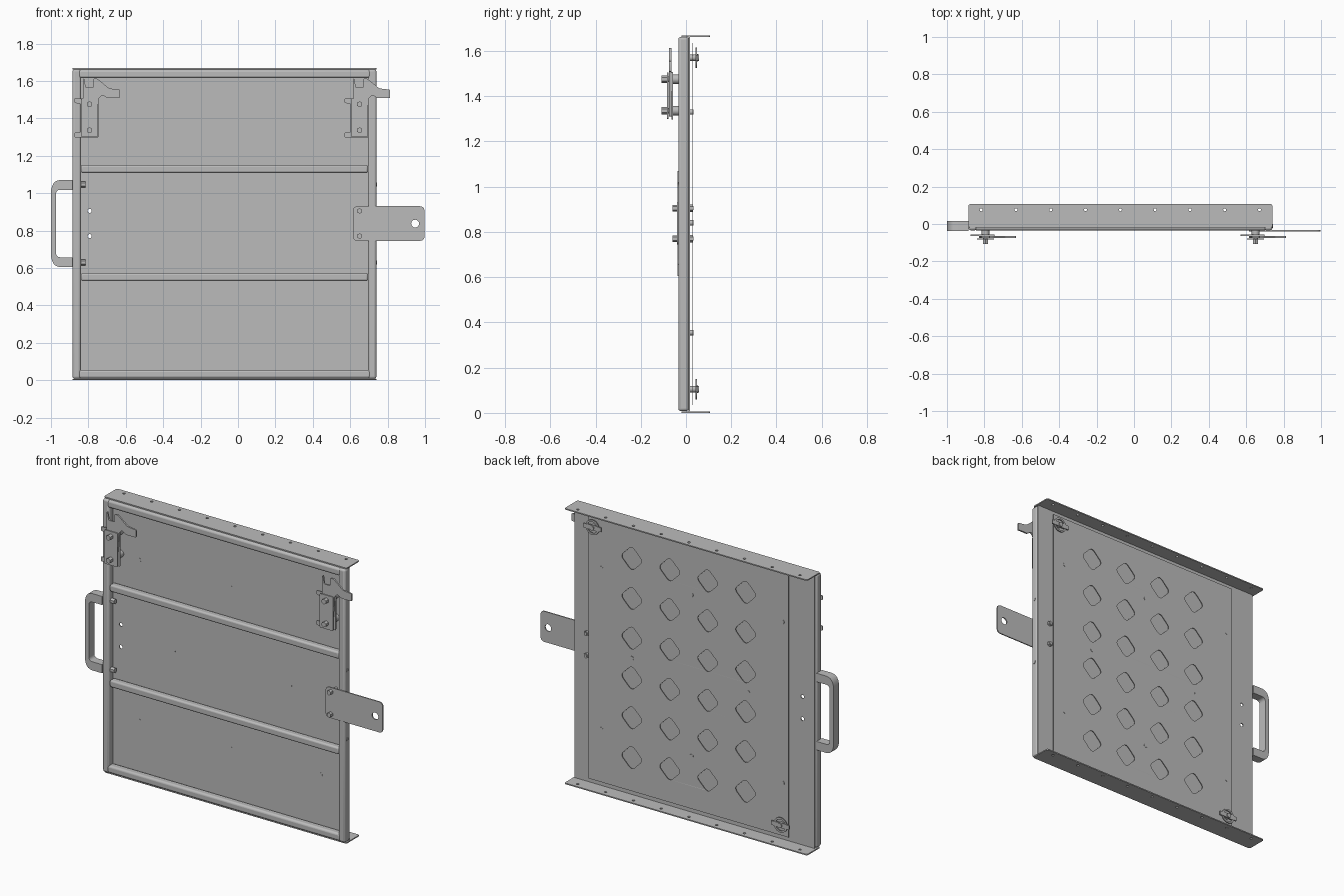
import bpy, math
from mathutils import Matrix, Vector

cube = bpy.data.objects.get("Cube")
if cube:
    bpy.data.objects.remove(cube, do_unlink=True)

steel = bpy.data.materials.new("plain grey steel")
steel.use_nodes = True
GREY = (0.5, 0.5, 0.5, 1)
steel.diffuse_color = GREY
steel.node_tree.nodes["Principled BSDF"].inputs["Base Color"].default_value = GREY


def finish(ob, angle=35):
    ob.data.materials.clear()
    ob.data.materials.append(steel)
    bpy.ops.object.select_all(action="DESELECT")
    ob.select_set(True)
    bpy.context.view_layer.objects.active = ob
    bpy.ops.object.shade_smooth_by_angle(angle=math.radians(angle))
    return ob


def bar(name, x0, x1, y0, y1, z0, z1, round_edge=0.008):
    """Square tube with rounded edges."""
    bpy.ops.mesh.primitive_cube_add(size=1)
    ob = bpy.context.object
    ob.name = name
    ob.data.transform(Matrix.Translation(((x0 + x1) / 2, (y0 + y1) / 2, (z0 + z1) / 2))
                      @ Matrix.Diagonal((x1 - x0, y1 - y0, z1 - z0, 1)))
    mod = ob.modifiers.new("round", "BEVEL")
    mod.width, mod.segments = round_edge, 3
    return finish(ob)


def rod(name, start, end, r, sides=20):
    """Cylinder between two points."""
    a, b = Vector(start), Vector(end)
    bpy.ops.mesh.primitive_cylinder_add(vertices=sides, radius=r, depth=(b - a).length)
    ob = bpy.context.object
    ob.name = name
    turn = (b - a).to_track_quat("Z", "Y").to_matrix().to_4x4()
    ob.data.transform(Matrix.Translation((a + b) / 2) @ turn)
    return finish(ob)


def circle(u, v, r, n=20):
    return [(u + r * math.cos(i * math.tau / n), v + r * math.sin(i * math.tau / n)) for i in range(n)]


def rounded(points, radius, n=5):
    """Round every corner of a polygon with a short curve."""
    out = []
    for i, p in enumerate(points):
        p = Vector(p)
        a = (Vector(points[i - 1]) - p)
        b = (Vector(points[(i + 1) % len(points)]) - p)
        a = p + a.normalized() * min(radius, a.length * 0.45)
        b = p + b.normalized() * min(radius, b.length * 0.45)
        for k in range(n + 1):
            t = k / n
            out.append(tuple((1 - t) ** 2 * a + 2 * t * (1 - t) * p + t * t * b))
    return out


def rect(u0, u1, v0, v1):
    return [(u0, v0), (u1, v0), (u1, v1), (u0, v1)]


def plate(name, loops, low, high, flat=False):
    """Sheet cut from an outline and hole loops; upright in xz unless flat in xy."""
    curve = bpy.data.curves.new(name, "CURVE")
    curve.dimensions, curve.fill_mode = "2D", "BOTH"
    curve.extrude = (high - low) / 2
    for loop in loops:
        s = curve.splines.new("POLY")
        s.points.add(len(loop) - 1)
        for p, (u, v) in zip(s.points, loop):
            p.co = (u, v, 0, 1)
        s.use_cyclic_u = True
    temp = bpy.data.objects.new(name + " outline", curve)
    bpy.context.collection.objects.link(temp)
    bpy.context.view_layer.update()
    mesh = bpy.data.meshes.new_from_object(temp.evaluated_get(bpy.context.evaluated_depsgraph_get()))
    bpy.data.objects.remove(temp, do_unlink=True)
    mid = (low + high) / 2
    turn = Matrix.Translation((0, 0, mid)) if flat else \
        Matrix.Translation((0, mid, 0)) @ Matrix.Rotation(math.pi / 2, 4, "X")
    mesh.transform(turn)
    ob = bpy.data.objects.new(name, mesh)
    bpy.context.collection.objects.link(ob)
    return finish(ob)


L, R, FRONT, BACK = -0.885, 0.74, -0.034, 0.012
TUBE = 0.045

# Tube frame and cross rails
for side, x in (("right", L), ("left", R - TUBE)):
    bar("frame_" + side, x, x + TUBE, FRONT, BACK, 0.008, 1.662, 0.012)
for part, z in (("bottom", 0.01), ("top", 1.66 - TUBE)):
    bar("frame_" + part, L + 0.03, R - 0.03, FRONT, BACK, z, z + TUBE, 0.012)
for part, z in (("lower", 0.53), ("upper", 1.108)):
    bar("rail_" + part, L + TUBE, R - TUBE, FRONT + 0.004, BACK, z, z + 0.043, 0.01)

# Skin sheet with two spare bolt holes
skin_x = -0.793
plate("skin_sheet", [rect(L + 0.012, R - 0.005, 0.004, 1.664)]
      + [circle(skin_x, z, 0.011) for z in (0.77, 0.905)], BACK, 0.018)

# Drilled flanges along the top and bottom
holes = [circle(-0.817 + i * 0.186, 0.076, 0.008, 12) for i in range(9)]
for part, z in (("bottom", 0), ("top", 1.662)):
    plate("flange_" + part, [rounded(rect(L, R, -0.02, 0.106), 0.012)] + holes, z, z + 0.007, True)

# Rear panel with diamond cutouts
mid_x, mid_z, half = -0.04, 0.84, 0.076
cuts = []
for col in range(4):
    for row in range(6):
        cx, cz = mid_x + (col - 1.5) * 0.254, mid_z + (row - 2.5) * 0.241
        cuts.append(rounded([(cx - half, cz), (cx, cz - half), (cx + half, cz), (cx, cz + half)], 0.028))
plate("rear_panel", [rect(-0.71, 0.63, 0.035, 1.635)] + cuts, 0.028, 0.032)

# Stand-offs between skin and panel
spots = [(x, z) for x in (-0.67, -0.06, 0.545) for z in (0.355, 1.33)] + [(-0.44, 0.84), (0.34, 0.84)]
for x, z in spots:
    rod("standoff", (x, 0.011, z), (x, 0.034, z), 0.012, 16)

# Quarter-turn wing fasteners on the panel
for x, z in ((0.594, 1.57), (-0.666, 0.105)):
    rod("fastener_stem", (x, 0.015, z), (x, 0.058, z), 0.014)
    plate("fastener_ring", [circle(x, z, 0.045, 28), circle(x, z, 0.034, 28)], 0.043, 0.049)
    wing = [(x - 0.06, z - 0.012), (x - 0.02, z - 0.016), (x + 0.06, z - 0.012),
            (x + 0.06, z + 0.012), (x - 0.02, z + 0.016), (x - 0.06, z + 0.012)]
    plate("fastener_wing", [wing], 0.044, 0.052)

# Grab handle on the right edge
outer = [(L, 1.07), (L, 1.018), (-0.973, 1.018), (-0.973, 0.657), (L, 0.657),
         (L, 0.605), (-1, 0.605), (-1, 1.07)]
loop = []
for i, p in enumerate(outer):
    if i in (0, 1, 4, 5):
        loop.append(p)
    else:
        r = 0.025 if i < 4 else 0.075
        trio = [outer[i - 1], p, outer[(i + 1) % 8]]
        loop += rounded(trio, r, 6)[7:14]
plate("grab_handle", [loop], -0.037, 0.015)
for z in (0.63, 1.047):
    rod("handle_bolt", (-0.85, -0.01, z), (-0.815, -0.01, z), 0.016, 6)
    rod("frame_plug", (R - 0.01, -0.01, z), (R + 0.003, -0.01, z), 0.011)

# Locking tab on the left edge
plate("lock_tab", [rounded(rect(0.615, 0.997, 0.745, 0.93), 0.026), circle(0.947, 0.837, 0.021)],
      -0.04, -0.033)
for z in (0.77, 0.905):
    rod("tab_bolt", (0.65, -0.05, z), (0.65, 0.034, z), 0.009)
    rod("tab_bolt_head", (0.65, -0.06, z), (0.65, -0.039, z), 0.015, 6)
    rod("tab_bolt_nut", (0.65, 0.017, z), (0.65, 0.03, z), 0.016, 6)

# Two hook latches near the top corners
for x in (-0.794, 0.65):
    body = [(-0.048, 1.297), (0.048, 1.297), (0.048, 1.507), (-0.08, 1.507), (-0.08, 1.482),
            (-0.048, 1.478), (-0.048, 1.325), (-0.08, 1.325), (-0.08, 1.297)]
    hook = [(-0.028, 1.31), (0.03, 1.31), (0.05, 1.507), (0.068, 1.525), (0.095, 1.508),
            (0.163, 1.508), (0.163, 1.553), (0.105, 1.56), (0.042, 1.612), (0.02, 1.612),
            (0.02, 1.565), (-0.02, 1.565), (-0.028, 1.612), (-0.034, 1.612), (-0.034, 1.53)]
    place = lambda pts: rounded([(x + u, v) for u, v in pts], 0.006, 3)
    plate("latch_back_plate", [place(body)], -0.063, -0.057)
    plate("latch_front_plate", [place(rect(-0.045, 0.045, 1.3, 1.505))], -0.083, -0.077)
    plate("latch_hook", [place(hook)], -0.075, -0.065)
    for z in (1.336, 1.475):
        rod("latch_spacer", (x, -0.058, z), (x, 0.014, z), 0.021)
        rod("latch_bolt", (x, -0.1, z), (x, -0.05, z), 0.012)
        rod("latch_bolt_head", (x, -0.108, z), (x, -0.083, z), 0.016, 6)
